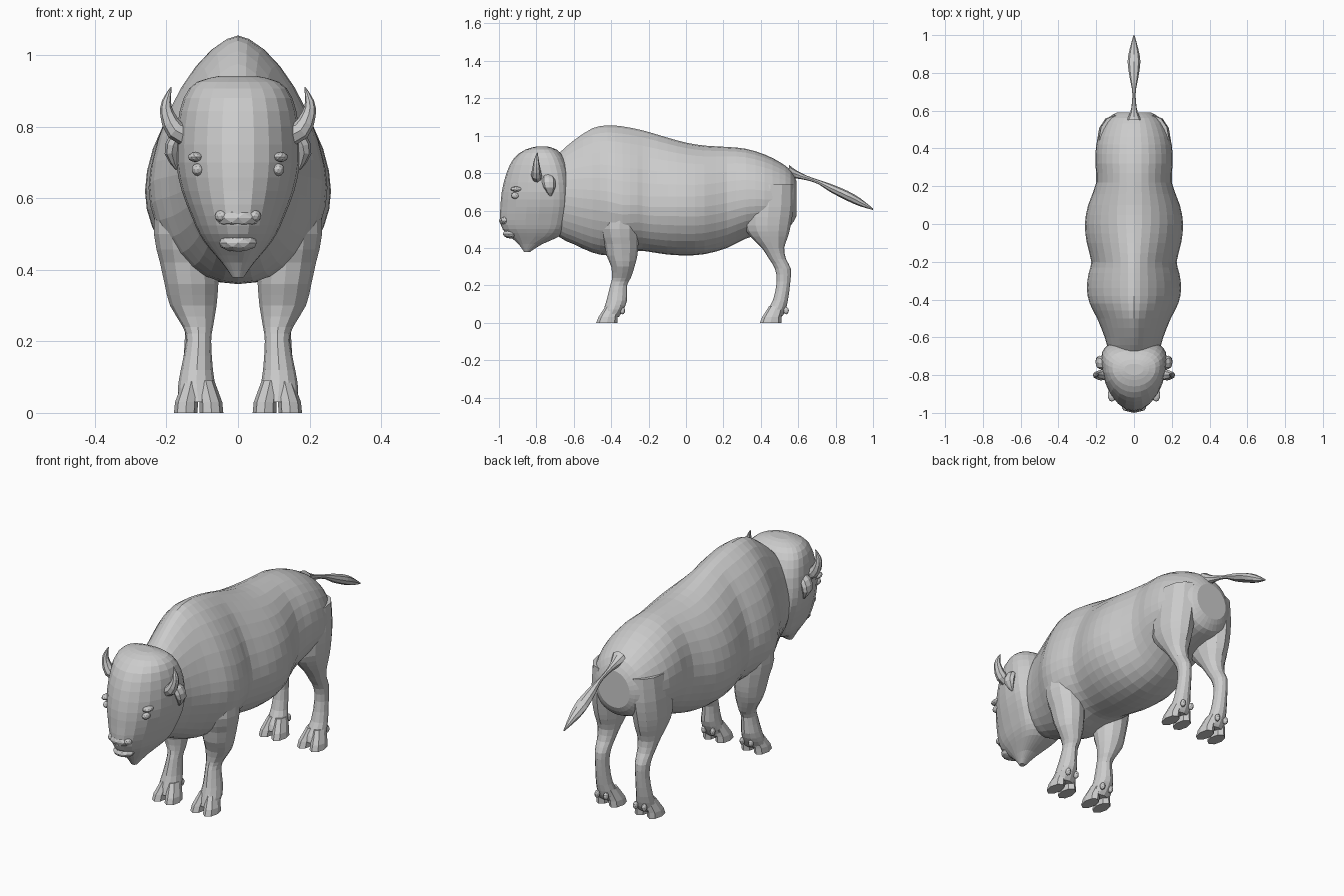
import bpy, bmesh, math
from mathutils import Vector


def smooth(rows, k=2):
    """Catmull-Rom subdivision of a list of section rows."""
    out = []
    for i in range(len(rows) - 1):
        p = [rows[max(0, min(len(rows) - 1, i + j))] for j in (-1, 0, 1, 2)]
        for s in range(k):
            t = s / k
            out.append([0.5 * (2 * b + (c - a) * t + (2 * a - 5 * b + 4 * c - d) * t * t
                               + (3 * b - a - 3 * c + d) * t ** 3) for a, b, c, d in zip(*p)])
    return out + [list(rows[-1])]


def oval(u, v, hw, lo, hi, n, p_lo=2.0, p_hi=2.0):
    """Egg-shaped ring: half width hw, reaching from lo to hi with its widest point at v."""
    pts = []
    for i in range(n):
        a = 2 * math.pi * i / n
        c, s = math.cos(a), math.sin(a)
        e = 2 / (p_hi if s > 0 else p_lo)
        h = (hi - v) if s > 0 else (v - lo)
        pts.append((u + hw * math.copysign(abs(c) ** e, c), v + h * math.copysign(abs(s) ** e, s)))
    return pts


def loft(name, rings, mirror=False):
    bm = bmesh.new()
    vs = [[bm.verts.new(p) for p in r] for r in rings]
    n = len(rings[0])
    for a, b in zip(vs, vs[1:]):
        for i in range(n):
            j = (i + 1) % n
            bm.faces.new((a[i], a[j], b[j], b[i]))
    bm.faces.new(vs[0])
    bm.faces.new(vs[-1])
    bmesh.ops.recalc_face_normals(bm, faces=bm.faces)
    return finish(name, bm, mirror)


def finish(name, bm, mirror):
    me = bpy.data.meshes.new(name)
    bm.to_mesh(me)
    bm.free()
    ob = bpy.data.objects.new(name, me)
    bpy.context.collection.objects.link(ob)
    if mirror:
        ob.modifiers.new("mirror", "MIRROR")
    return ob


def limb(name, rows, n=12, k=2):
    """Upright limb from rows of z, x centre, half width, y front, y back."""
    rings = [[(x, y, z) for x, y in oval(xc, (f + b) / 2, hx, f, b, n)]
             for z, xc, hx, f, b in smooth(rows, k)]
    return loft(name, rings, True)


def tube(name, pts, radii, n=8, flat=1.0, mirror=False):
    """Tapered tube along a path; flat scales its y thickness."""
    rows = smooth([(*p, r) for p, r in zip(pts, radii)], 2)
    rings = []
    for i, row in enumerate(rows):
        a, b = rows[max(i - 1, 0)], rows[min(i + 1, len(rows) - 1)]
        t = (Vector(b[:3]) - Vector(a[:3])).normalized()
        w = Vector((0, 1, 0))
        u = t.cross(w).normalized()
        rings.append([Vector(row[:3]) + row[3] * (u * math.cos(q) + w * flat * math.sin(q))
                      for q in (2 * math.pi * j / n for j in range(n))])
    return loft(name, rings, mirror)


def blob(name, loc, size, mirror=False):
    bm = bmesh.new()
    bmesh.ops.create_icosphere(bm, subdivisions=2, radius=1)
    for v in bm.verts:
        v.co = Vector(loc) + Vector(size) * v.co
    return finish(name, bm, mirror)


# Body with hump: y, bottom, top, widest z, half width, upper roundness
body = [(-.76, .56, .82, .68, .08, 2), (-.68, .46, .905, .68, .13, 1.8),
        (-.60, .42, .975, .67, .155, 1.7), (-.50, .375, 1.04, .66, .195, 1.6),
        (-.42, .36, 1.055, .65, .235, 1.6), (-.34, .37, 1.05, .63, .25, 1.6),
        (-.26, .385, 1.035, .63, .24, 1.6), (-.20, .38, 1.02, .62, .226, 1.65),
        (-.10, .365, .99, .62, .25, 1.7), (0, .36, .963, .62, .26, 1.8),
        (.10, .367, .947, .62, .243, 1.9), (.22, .40, .94, .64, .20, 2),
        (.32, .45, .93, .66, .205, 2), (.42, .48, .90, .66, .20, 2),
        (.50, .50, .86, .66, .175, 2), (.56, .52, .815, .66, .14, 2), (.59, .57, .76, .66, .09, 2)]
loft("body", [[(x, y, z) for x, z in oval(0, zm, hw, lo, hi, 32, 2, p)]
              for y, lo, hi, zm, hw, p in smooth(body)])

# Head with chin beard: z, front, widest y, back, half width
head = [(.942, -.80, -.77, -.74, .05), (.925, -.86, -.76, -.69, .115),
        (.88, -.92, -.74, -.65, .152), (.80, -.96, -.72, -.62, .17),
        (.70, -.985, -.71, -.61, .173), (.62, -.992, -.71, -.61, .157),
        (.55, -.995, -.72, -.62, .13), (.50, -.98, -.73, -.64, .108),
        (.46, -.94, -.76, -.68, .08), (.42, -.895, -.82, -.77, .045), (.378, -.865, -.85, -.835, .015)]
loft("head", [[(x, y, z) for x, y in oval(0, ym, hw, f, b, 24, 2, 2.4)]
              for z, f, ym, b, hw in smooth(head)])

# Muzzle details
blob("nose_pad", (0, -.955, .545), (.065, .045, .03))
blob("lower_lip", (0, -.935, .475), (.055, .045, .025))
blob("nostril", (.045, -.965, .55), (.02, .025, .018), True)

# Eyes, horns and ears
blob("eye", (.112, -.912, .68), (.018, .025, .018), True)
blob("brow", (.118, -.905, .715), (.022, .035, .014), True)
tube("horn", [(.13, -.79, .77), (.175, -.80, .79), (.198, -.80, .835), (.20, -.80, .87), (.187, -.795, .91)],
     [.03, .028, .02, .013, .002], mirror=True)
tube("ear", [(.14, -.74, .79), (.172, -.735, .765), (.185, -.73, .725), (.17, -.725, .68)],
     [.015, .022, .02, .004], flat=1.6, mirror=True)

# Legs
limb("front_leg", [(.62, .13, .10, -.45, -.25), (.50, .135, .10, -.46, -.25),
                   (.42, .135, .083, -.435, -.255), (.36, .13, .075, -.425, -.26),
                   (.30, .125, .065, -.40, -.275), (.24, .112, .042, -.395, -.295),
                   (.20, .11, .035, -.405, -.315), (.12, .115, .045, -.425, -.315),
                   (.07, .115, .053, -.44, -.335), (.03, .11, .055, -.45, -.36)])
limb("hind_leg", [(.74, .10, .085, .33, .575), (.62, .11, .085, .31, .575),
                  (.52, .115, .08, .31, .56), (.46, .115, .07, .345, .545),
                  (.40, .115, .055, .405, .525), (.34, .115, .042, .445, .535),
                  (.29, .115, .036, .475, .56), (.22, .115, .033, .485, .558),
                  (.12, .115, .04, .465, .545), (.06, .11, .05, .43, .53), (.03, .11, .053, .42, .51)])

# Cloven hooves and dewclaws
for part, y in (("front", -.48), ("hind", .395)):
    for side, s in (("outer", 1), ("inner", -1)):
        x = .11
        limb(f"{part}_{side}_toe", [(0, x + s * .036, .033, y, y + .115), (.03, x + s * .034, .032, y + .012, y + .115),
                                    (.09, x + s * .02, .024, y + .05, y + .13)], 8, 1)
        blob(f"{part}_{side}_dewclaw", (x + s * .025, y + .14, .065), (.012, .015, .02), True)

# Tail with tuft
tube("tail", [(0, .55, .81), (0, .62, .783), (0, .70, .757), (0, .77, .722), (0, .86, .677),
              (0, .93, .642), (0, 1.0, .607)], [.03, .014, .011, .022, .034, .024, .002])
# Slim the tuft and stand its rings across the path
tail = bpy.data.objects["tail"]
tail.data.clear_geometry()
bpy.data.objects.remove(tail)
tail_rows = [(.55, .81, .04, .035), (.59, .793, .02, .022), (.65, .773, .01, .012), (.71, .752, .01, .012),
             (.77, .722, .022, .022), (.86, .68, .034, .027), (.93, .645, .022, .022), (1.0, .607, .003, .004)]
loft("tail", [[(x, y, z) for x, z in oval(0, zc, hx, zc - hz, zc + hz, 8)]
              for y, zc, hx, hz in smooth(tail_rows)])
